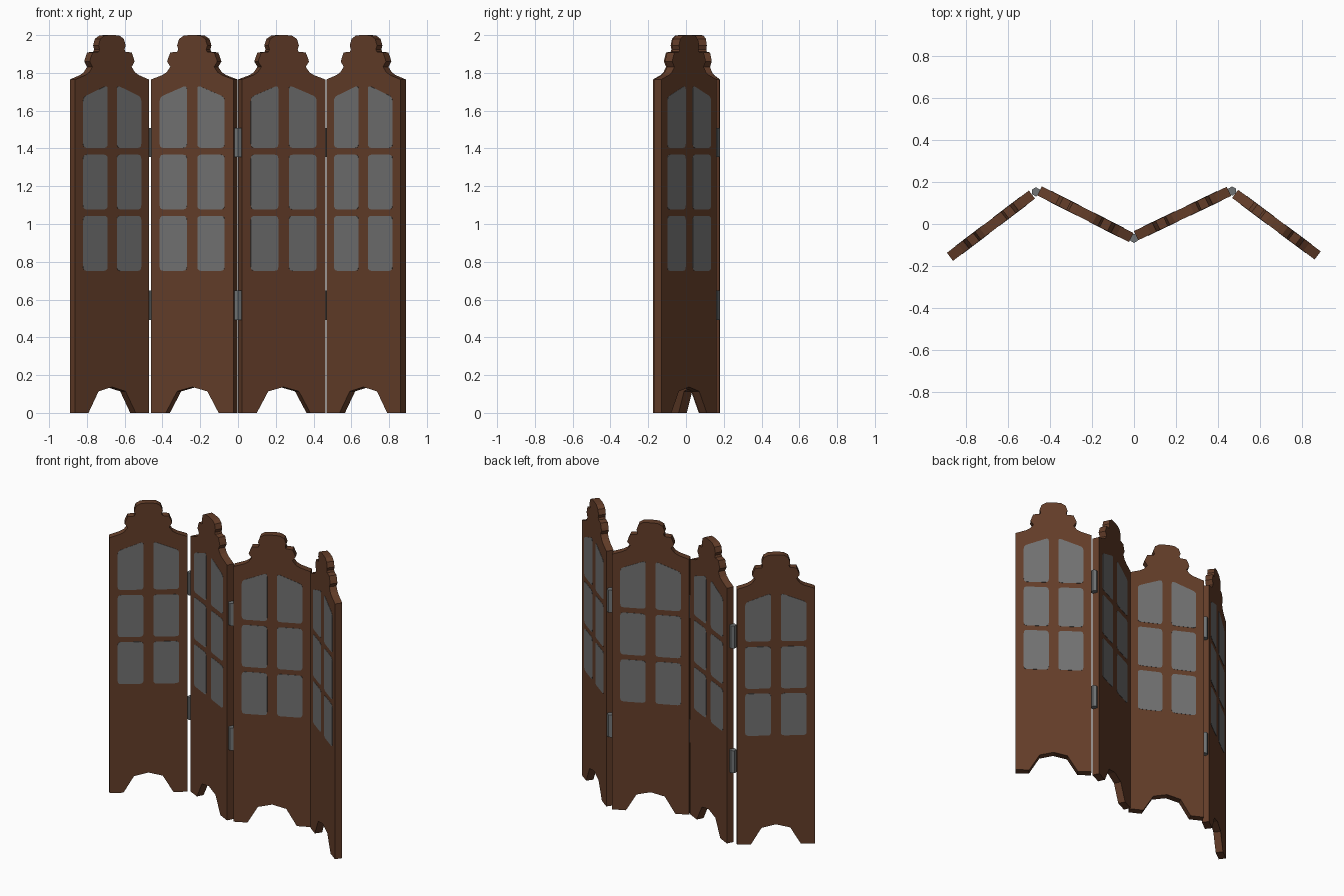
import bpy, bmesh, math
from mathutils import Matrix, Vector

if "Cube" in bpy.data.objects:
    bpy.data.objects.remove(bpy.data.objects["Cube"])

THICK = 0.048


def material(name, rgb):
    m = bpy.data.materials.new(name)
    m.diffuse_color = (*rgb, 1)
    m.use_nodes = True
    m.node_tree.nodes["Principled BSDF"].inputs["Base Color"].default_value = m.diffuse_color
    return m


wood = material("dark_wood", (0.125, 0.047, 0.022))
glass = material("grey_pane", (0.165, 0.165, 0.165))
metal = material("hinge_metal", (0.165, 0.175, 0.178))


def make_object(name, bm, mat, matrix):
    bmesh.ops.recalc_face_normals(bm, faces=bm.faces)
    me = bpy.data.meshes.new(name)
    bm.to_mesh(me)
    bm.free()
    me.materials.append(mat)
    ob = bpy.data.objects.new(name, me)
    ob.matrix_world = matrix
    bpy.context.collection.objects.link(ob)
    return ob


def extrude_outline(bm, pts, depth):
    """Prism from an (x, z) outline, centred on y = 0."""
    face = bm.faces.new([bm.verts.new((x, -depth / 2, z)) for x, z in pts])
    res = bmesh.ops.extrude_face_region(bm, geom=[face])
    verts = [v for v in res["geom"] if isinstance(v, bmesh.types.BMVert)]
    bmesh.ops.translate(bm, verts=verts, vec=(0, depth, 0))


def rounded(pts, r, n=3):
    """Round every corner of an outline with a small curve."""
    out = []
    for i, p in enumerate(pts):
        p = Vector(p)
        a = p + (Vector(pts[i - 1]) - p).normalized() * r
        b = p + (Vector(pts[(i + 1) % len(pts)]) - p).normalized() * r
        for k in range(n + 1):
            t = k / n
            out.append(a * (1 - t) ** 2 + p * 2 * t * (1 - t) + b * t * t)
    return out


# Right half of the panel outline, from the foot arch up to the crest
half = [(0.09, 0.114), (0.157, 0), (0.245, 0), (0.245, 1.765), (0.178, 1.788),
        (0.152, 1.803), (0.130, 1.832), (0.149, 1.86), (0.143, 1.878),
        (0.130, 1.908), (0.088, 1.912), (0.083, 1.925), (0.090, 1.945),
        (0.078, 1.980), (0.050, 1.997), (0.02, 2.0)]
outline = [(0, 0.137)] + half + [(-x, z) for x, z in reversed(half)]

# Window panes on the right half; the top one has a sloped head
panes = [[(0.031, z0), (0.193, z0), (0.193, z1), (0.031, z2)]
         for z0, z1, z2 in ((0.752, 1.043, 1.043), (1.077, 1.367, 1.367),
                            (1.403, 1.672, 1.735))]

# Four folding panels: centre and turn about z
panels = [(-0.681, -0.008, 37.2), (-0.2315, 0.047, -27),
          (0.231, 0.050, 25.5), (0.678, -0.003, -36.7)]
for i, (x, y, ang) in enumerate(panels, 1):
    place = Matrix.Translation((x, y, 0)) @ Matrix.Rotation(math.radians(ang), 4, "Z")
    bm = bmesh.new()
    extrude_outline(bm, outline, THICK)
    make_object(f"screen_panel_{i}", bm, wood, place)
    # Panes show on both faces
    bm = bmesh.new()
    for p in panes:
        for s in (1, -1):
            extrude_outline(bm, rounded([(s * u, z) for u, z in p], 0.022), THICK + 0.003)
    make_object(f"window_panes_{i}", bm, glass, place)

# Hinge barrels between neighbouring panels
for j, (x, y) in enumerate([(-0.467, 0.153), (0, -0.068), (0.467, 0.157)], 1):
    for level, z in (("lower", 0.57), ("upper", 1.432)):
        bm = bmesh.new()
        bmesh.ops.create_cone(bm, cap_ends=True, segments=6, radius1=0.022,
                              radius2=0.022, depth=0.155)
        make_object(f"{level}_hinge_{j}", bm, metal, Matrix.Translation((x, y, z)))
